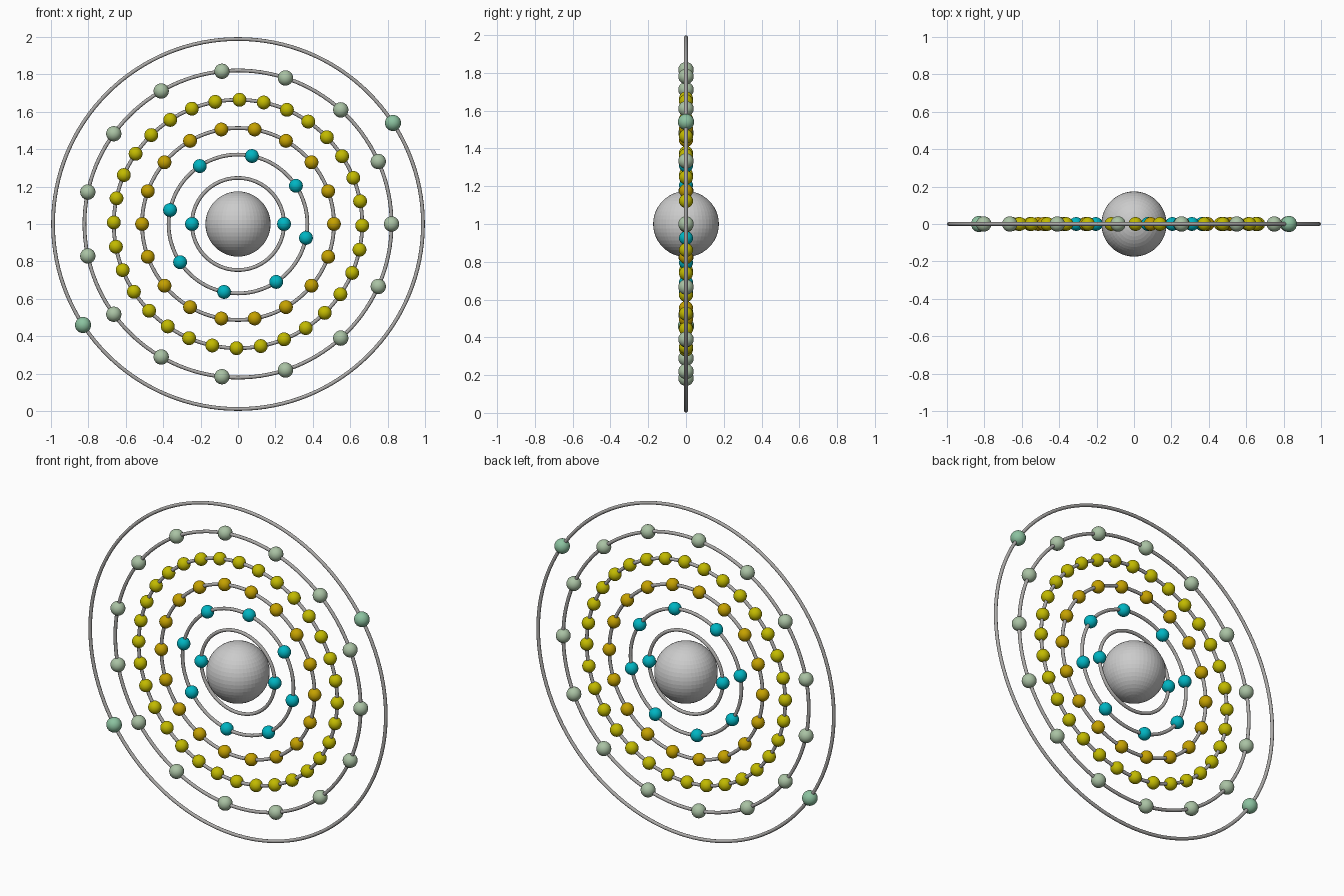
import bpy
from math import radians, cos, sin, pi

if "Cube" in bpy.data.objects:
    bpy.data.objects.remove(bpy.data.objects["Cube"])

CENTRE = 1.0   # height of the nucleus
TUBE = 0.01    # ring thickness (radius)


def material(name, rgb):
    m = bpy.data.materials.new(name)
    m.diffuse_color = (*rgb, 1)
    m.use_nodes = True
    m.node_tree.nodes["Principled BSDF"].inputs["Base Color"].default_value = m.diffuse_color
    return m


ring_grey = material("ring_grey", (0.42, 0.41, 0.40))
teal = material("teal", (0.0, 0.46, 0.54))
gold = material("gold", (0.56, 0.36, 0.0))
yellow = material("yellow", (0.54, 0.49, 0.0))
sage = material("sage", (0.40, 0.54, 0.37))
mint = material("mint", (0.26, 0.54, 0.35))

# Nucleus
bpy.ops.mesh.primitive_uv_sphere_add(segments=48, ring_count=24, radius=0.174,
                                     location=(0, 0, CENTRE))
bpy.context.object.name = "nucleus"


def ring(name, radius):
    bpy.ops.mesh.primitive_torus_add(major_radius=radius, minor_radius=TUBE,
                                     major_segments=128, minor_segments=10,
                                     location=(0, 0, CENTRE), rotation=(pi / 2, 0, 0))
    ob = bpy.context.object
    ob.name = name
    ob.data.materials.append(ring_grey)
    bpy.ops.object.shade_smooth()


def electrons(name, radius, count, start, size, mat):
    # one shared mesh, placed evenly around the ring
    bpy.ops.mesh.primitive_uv_sphere_add(segments=24, ring_count=12, radius=size)
    first = bpy.context.object
    first.data.materials.append(mat)
    bpy.ops.object.shade_smooth()
    for i in range(count):
        ob = first if i == 0 else bpy.data.objects.new(name, first.data)
        if i:
            bpy.context.collection.objects.link(ob)
        ob.name = f"{name}_{i + 1}"
        a = radians(start + 360 * i / count)
        ob.location = (radius * cos(a), 0, CENTRE + radius * sin(a))


# Shells: ring radius, electron count, start angle, electron size, colour
shells = [
    (0.246, 2, 0, 0.037, teal),
    (0.371, 8, -11.6, 0.037, teal),
    (0.513, 18, 0, 0.037, gold),
    (0.664, 32, -0.7, 0.037, yellow),
    (0.821, 15, 0, 0.041, sage),
    (0.989, 2, 33.1, 0.043, mint),
]
for n, (radius, count, start, size, mat) in enumerate(shells, 1):
    ring(f"shell_ring_{n}", radius)
    electrons(f"shell_{n}_electron", radius, count, start, size, mat)
